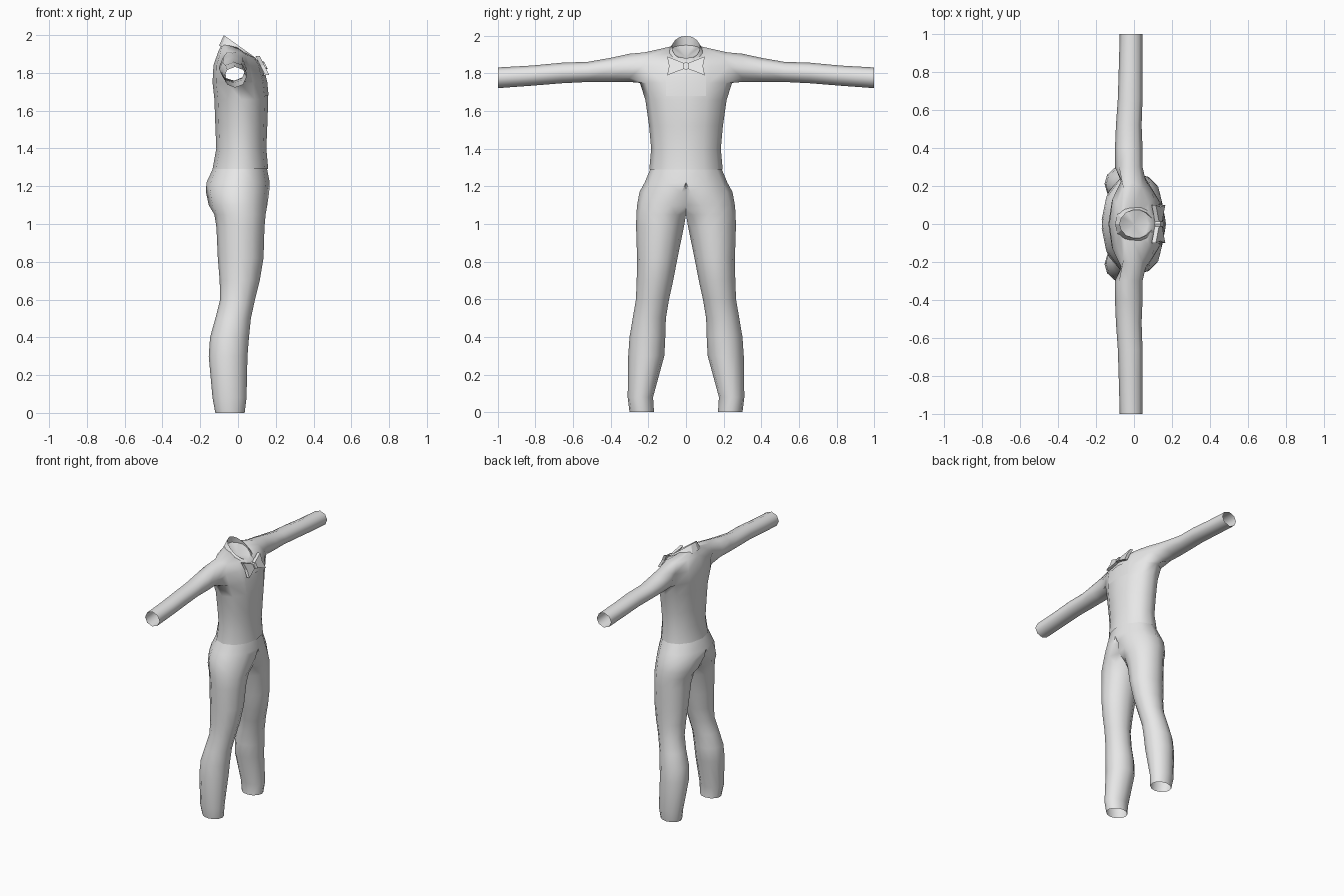
import bpy, bmesh
from math import sin, cos, pi, radians

if "Cube" in bpy.data.objects:
    bpy.data.objects.remove(bpy.data.objects["Cube"], do_unlink=True)

GREY = (0.8, 0.8, 0.8, 1)
cloth = bpy.data.materials.new("plain grey cloth")
cloth.use_nodes = True
cloth.diffuse_color = GREY
cloth.node_tree.nodes["Principled BSDF"].inputs["Base Color"].default_value = GREY


def ring(bm, points):
    return [bm.verts.new(p) for p in points]


def bridge(bm, a, b, closed=False):
    """Quads between two rows of vertices."""
    n = len(a)
    return [bm.faces.new((a[i], a[(i + 1) % n], b[(i + 1) % n], b[i]))
            for i in range(n if closed else n - 1)]


def finish(bm, name, angle=60):
    """Turn a half shape into a mirrored object."""
    bmesh.ops.recalc_face_normals(bm, faces=bm.faces)
    mesh = bpy.data.meshes.new(name)
    bm.to_mesh(mesh)
    bm.free()
    mesh.materials.append(cloth)
    obj = bpy.data.objects.new(name, mesh)
    bpy.context.collection.objects.link(obj)
    mirror = obj.modifiers.new("mirror", 'MIRROR')
    mirror.use_axis = (False, True, False)
    mirror.merge_threshold = 0.0005
    bpy.ops.object.select_all(action='DESELECT')
    obj.select_set(True)
    bpy.context.view_layer.objects.active = obj
    bpy.ops.object.modifier_apply(modifier="mirror")
    if angle:
        bpy.ops.object.shade_smooth_by_angle(angle=radians(angle))
    return obj


# Trousers: one leg lofted from ankle to waist and cut off at the centre plane
# height, back x, front x, inner y, outer y
LEG = [(0, -.12, .035, .17, .30), (.08, -.135, .045, .175, .31),
       (.3, -.155, .05, .115, .307), (.4, -.148, .058, .11, .30),
       (.5, -.12, .068, .107, .283), (.6, -.095, .09, .09, .266),
       (.7, -.097, .115, .068, .262), (.82, -.107, .135, .045, .26),
       (.98, -.114, .14, .012, .265), (1.05, -.125, .146, -.02, .264),
       (1.1, -.155, .155, -.1, .26), (1.17, -.17, .165, -.2, .247),
       (1.22, -.167, .168, -.22, .22), (1.31, -.125, .15, -.182, .182)]
bm = bmesh.new()
previous = None
for z, x0, x1, y0, y1 in LEG:
    row = ring(bm, [((x0 + x1) / 2 + (x1 - x0) / 2 * cos(a),
                     max(0, (y0 + y1) / 2 + (y1 - y0) / 2 * sin(a)), z)
                    for a in (2 * pi * k / 12 for k in range(12))])
    if previous:
        bridge(bm, previous, row, True)
    previous = row
inner = [f for f in bm.faces if all(v.co.y < 1e-5 for v in f.verts)]
bmesh.ops.delete(bm, geom=inner, context='FACES')
finish(bm, "trousers")

# Jacket body: half rings from hem to neck
# side height, front rise, back rise, back x, front x, half width
BODY = [(1.29, 0, 0, -.135, .16, .195), (1.4, 0, 0, -.115, .15, .185),
        (1.52, 0, 0, -.12, .155, .196), (1.66, 0, 0, -.125, .16, .216),
        (1.75, 0, 0, -.135, .15, .245), (1.84, 0, 0, -.13, .125, .265),
        (1.912, -.03, 0, -.105, .09, .22), (1.935, -.055, .02, -.085, .075, .085)]


def body_row(z, front, back, x0, x1, width):
    points = []
    for k in range(7):
        c = cos(pi * k / 6)
        rise = front * c if c > 0 else -back * c
        points.append(((x0 + x1) / 2 + (x1 - x0) / 2 * c,
                       width * sin(pi * k / 6) if k % 6 else 0, z + rise))
    return points


bm = bmesh.new()
rows = [ring(bm, body_row(*spec)) for spec in BODY]
for a, b in zip(rows, rows[1:]):
    bridge(bm, a, b)
low, mid, top = rows[4:7]
armhole = [low[2], low[3], low[4], mid[4], top[4], top[3], top[2], mid[2]]
bmesh.ops.delete(bm, geom=[mid[3]], context='VERTS')

# Neck lining
centre = bm.verts.new((0, 0, 1.885))
for a, b in zip(rows[-1], rows[-1][1:]):
    bm.faces.new((a, b, centre))

# Sleeve: open tube grown out of the armhole
# y, back x, front x, bottom, top
SLEEVE = [(.3, -.1, .045, 1.755, 1.905), (.4, -.1, .045, 1.755, 1.883),
          (.52, -.095, .04, 1.755, 1.862), (.66, -.085, .045, 1.748, 1.857),
          (.82, -.08, .045, 1.735, 1.842), (1.0, -.075, .045, 1.722, 1.832)]
previous = armhole
for y, x0, x1, z0, z1 in SLEEVE:
    row = ring(bm, [((x0 + x1) / 2 + (x1 - x0) / 2 * cos(a), y,
                     (z0 + z1) / 2 + (z1 - z0) / 2 * sin(a))
                    for a in (-pi / 4 * (j + 1) for j in range(8))])
    bridge(bm, previous, row, True)
    previous = row
finish(bm, "jacket")

# Collar: inner stand, top edge and folded wing
# back x, front x, half width, back height, front height
COLLAR = [(-.08, .08, .08, 1.945, 1.87), (-.075, .1, .075, 2.0, 1.875),
          (-.1, .145, .115, 1.945, 1.82)]
bm = bmesh.new()
rows = []
for x0, x1, width, z0, z1 in COLLAR:
    points = []
    for k in range(7):
        a = pi * .86 * k / 6
        s = (1 - cos(a)) / 2
        points.append((x0 + (x1 - x0) * s, width * sin(a), z0 + (z1 - z0) * s))
    rows.append(ring(bm, points))
for a, b in zip(rows, rows[1:]):
    bridge(bm, a, b)
finish(bm, "collar", 30)

# Shirt front: thin panel lying on the chest
bm = bmesh.new()
rows = [ring(bm, [(x + .004, 0, z), (x - .015, .105, z)])
        for z, x in ((1.68, .158), (1.75, .151), (1.79, .142))]
for a, b in zip(rows, rows[1:]):
    bridge(bm, a, b)
finish(bm, "shirt_front")


# Bow tie: flared wing and central knot, leaning back with the chest
def slab(bm, outline, depth, front):
    rows = [ring(bm, [(front - d - .5 * (z - 1.84), y, z) for y, z in outline])
            for d in (0, depth)]
    bridge(bm, *rows, closed=True)
    for row in rows:
        bm.faces.new(row)


bm = bmesh.new()
slab(bm, [(.01, 1.825), (.1, 1.79), (.09, 1.84), (.1, 1.89), (.01, 1.855)], .022, .14)
finish(bm, "bow_tie_wings", 0)
bm = bmesh.new()
slab(bm, [(0, 1.82), (.014, 1.825), (.014, 1.855), (0, 1.86)], .03, .148)
finish(bm, "bow_tie_knot", 0)
